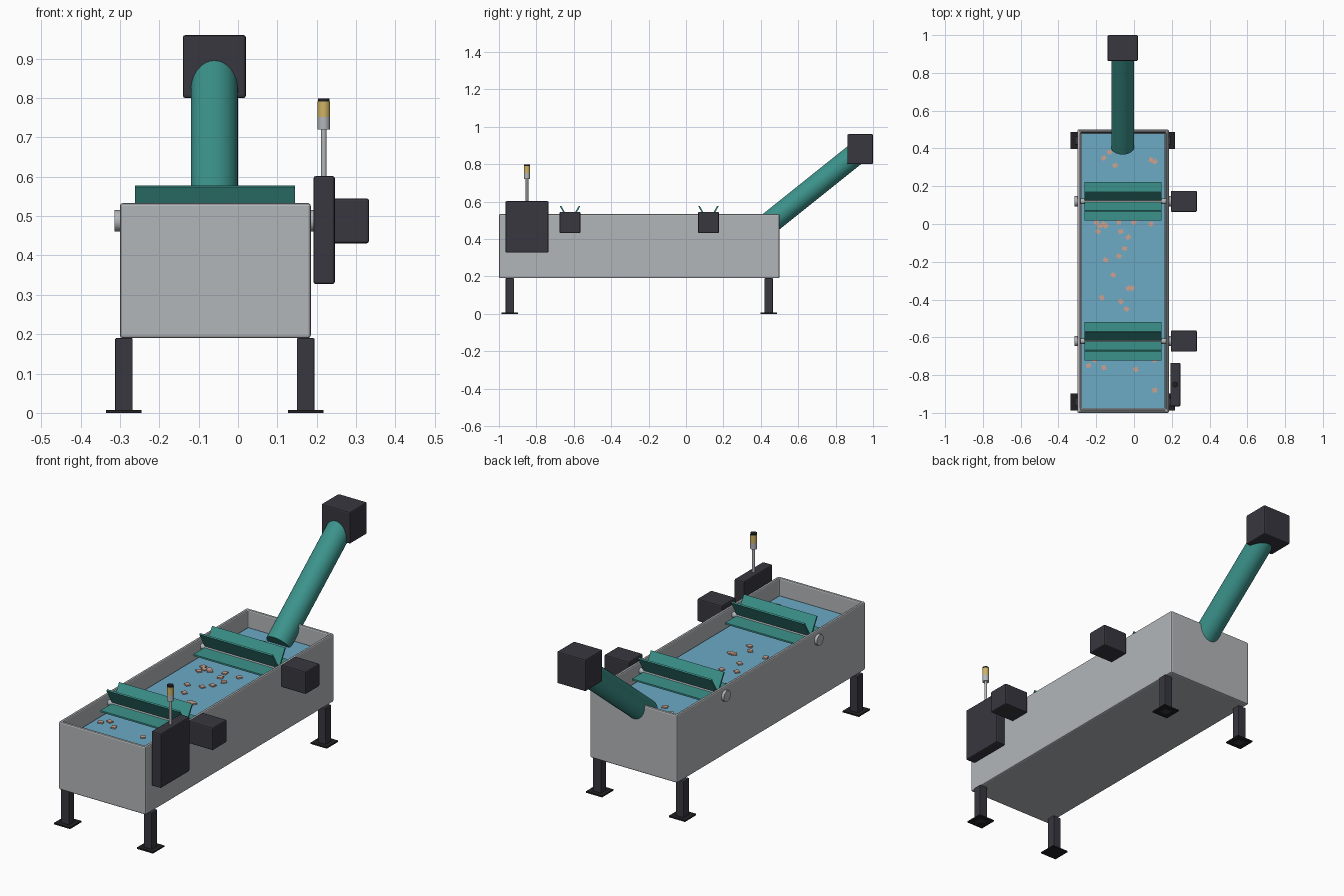
import bpy
import bmesh
import math
import random
from mathutils import Vector

random.seed(4)
if "Cube" in bpy.data.objects:
    bpy.data.objects.remove(bpy.data.objects["Cube"], do_unlink=True)


def material(name, r, g, b):
    m = bpy.data.materials.new(name)
    m.use_nodes = True
    m.diffuse_color = (r, g, b, 1)
    m.node_tree.nodes["Principled BSDF"].inputs["Base Color"].default_value = (r, g, b, 1)
    return m


STEEL = material("brushed steel", 0.45, 0.47, 0.49)
DARK = material("dark housing", 0.04, 0.038, 0.05)
BLACK = material("black foot", 0.015, 0.015, 0.018)
TEAL = material("teal paint", 0.045, 0.29, 0.26)
WATER = material("water blue", 0.15, 0.4, 0.56)
AMBER = material("amber lamp", 0.62, 0.45, 0.13)
CHUNK = material("floating chunk", 0.6, 0.36, 0.28)


def finish(obj, name, mat, bevel=0):
    obj.name = name
    obj.data.materials.append(mat)
    if bevel:
        mod = obj.modifiers.new("soft edges", "BEVEL")
        mod.width = bevel
        mod.segments = 2
    return obj


def box(name, mat, x, y, z, bevel=0):
    """Box spanning the given (low, high) ranges."""
    spans = (x, y, z)
    bpy.ops.mesh.primitive_cube_add(size=1, location=[sum(s) / 2 for s in spans])
    obj = bpy.context.object
    obj.scale = [s[1] - s[0] for s in spans]
    bpy.ops.object.transform_apply(location=False, rotation=False, scale=True)
    return finish(obj, name, mat, bevel)


def around(centre, half):
    return (centre - half, centre + half)


def rod(name, mat, start, end, radius):
    """Round bar between two points."""
    a, b = Vector(start), Vector(end)
    bpy.ops.mesh.primitive_cylinder_add(vertices=32, radius=radius,
                                        depth=(b - a).length, location=(a + b) / 2)
    obj = bpy.context.object
    obj.rotation_euler = (b - a).to_track_quat("Z", "Y").to_euler()
    bpy.ops.object.shade_smooth_by_angle(angle=math.radians(40))
    return finish(obj, name, mat)


# Open tank: hollow the top face of a box
LEFT, RIGHT, FRONT, BACK = -0.3, 0.185, -1.0, 0.5
BASE, RIM, WALL, LEVEL = 0.19, 0.533, 0.022, 0.447
tank = box("tank", STEEL, (LEFT, RIGHT), (FRONT, BACK), (BASE, RIM))
bm = bmesh.new()
bm.from_mesh(tank.data)
top = max(bm.faces, key=lambda f: f.calc_center_median().z)
bmesh.ops.inset_region(bm, faces=[top], thickness=WALL)
bmesh.ops.translate(bm, verts=bmesh.ops.extrude_discrete_faces(bm, faces=[top])["faces"][0].verts,
                    vec=(0, 0, BASE + WALL - RIM))
bm.to_mesh(tank.data)
bm.free()
edge = tank.modifiers.new("soft edges", "BEVEL")
edge.width = 0.007
edge.segments = 2

box("water", WATER, (LEFT + WALL, RIGHT - WALL), (FRONT + WALL, BACK - WALL),
    (BASE + WALL, LEVEL))

# Legs with foot plates
for x, side in ((-0.29, "right"), (0.172, "left")):
    for y, end in ((-0.942, "front"), (0.442, "back")):
        box(f"{end}_{side}_leg", DARK, around(x, 0.0225), around(y, 0.0225), (0, BASE), 0.003)
        box(f"{end}_{side}_foot", BLACK, around(x, 0.045), around(y, 0.045), (0, 0.007))

# Paddle wheels, each with bearings and a drive motor
AXLE, REACH = 0.488, 0.102
for y, end in ((-0.62, "front"), (0.12, "back")):
    rod(f"{end}_paddle_shaft", STEEL, (LEFT - 0.012, y, AXLE), (0.2, y, AXLE), 0.014)
    rod(f"{end}_right_bearing", STEEL, (LEFT - 0.014, y, AXLE), (LEFT, y, AXLE), 0.027)
    rod(f"{end}_left_bearing", STEEL, (RIGHT, y, AXLE), (RIGHT + 0.013, y, AXLE), 0.027)
    box(f"{end}_paddle_motor", DARK, (0.195, 0.333), around(y, 0.056), around(AXLE, 0.057), 0.006)
    for i in range(6):
        angle = i * math.pi / 3
        middle = REACH / 2 + 0.004
        blade = box(f"{end}_paddle_blade_{i + 1}", TEAL, (-0.262, 0.145),
                    around(y, REACH / 2 - 0.004), around(AXLE, 0.004))
        blade.location.y += middle * math.cos(angle)
        blade.location.z += middle * math.sin(angle)
        blade.rotation_euler.x = angle

# Sloping discharge tube with its drive head
rod("discharge_tube", TEAL, (-0.06, 0.405, 0.452), (-0.06, 0.92, 0.864), 0.06)
box("discharge_drive", DARK, (-0.14, 0.02), (0.863, 1.0), (0.8, 0.96), 0.006)

# Control cabinet and signal lamp
box("control_cabinet", DARK, (0.192, 0.246), (-0.965, -0.735), (0.327, 0.602), 0.006)
for name, mat, low, high, radius in (("lamp_pole", STEEL, 0.6, 0.722, 0.007),
                                     ("lamp_base", STEEL, 0.72, 0.752, 0.016),
                                     ("lamp_lens", AMBER, 0.752, 0.791, 0.016),
                                     ("lamp_cap", BLACK, 0.791, 0.799, 0.015)):
    rod(name, mat, (0.218, -0.85, low), (0.218, -0.85, high), radius)

# Chunks floating on the water, positions in hundredths
SPOTS = ((-16, 35), (-10, 31), (9, 34), (11, 33), (-13, 38), (-20, 1), (-18, -1), (-19, -4),
         (-16, 0), (-15, -1), (-8, 1), (0, 1), (9, 0), (-7, -4), (-3, -7), (-5, -13),
         (-8, -17), (-15, -19), (-11, -27), (-3, -34), (-1, -34), (-17, -39), (-7, -41),
         (-4, -45), (-21, -72), (-24, -75), (-16, -76), (1, -77), (11, -88), (11, -72))
for i, (x, y) in enumerate(SPOTS):
    chunk = box(f"floating_chunk_{i + 1}", CHUNK, around(x / 100, 0.013),
                around(y / 100, 0.011), (LEVEL - 0.004, LEVEL + 0.006))
    chunk.rotation_euler.z = random.uniform(0, math.pi)
